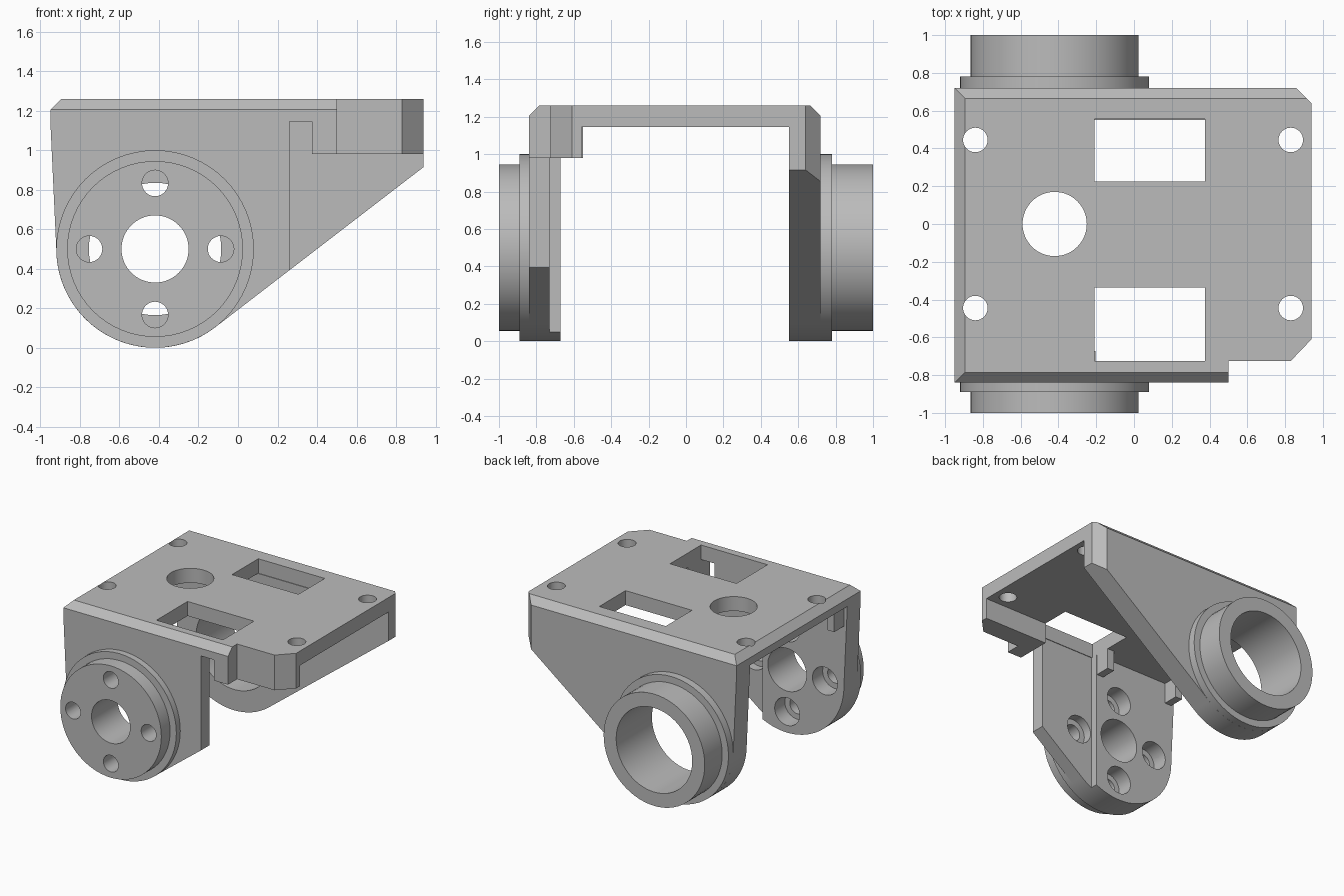
import bpy, bmesh
from math import sin, cos, radians
from mathutils import Vector

cube = bpy.data.objects.get("Cube")
if cube:
    bpy.data.objects.remove(cube, do_unlink=True)

GREY = (0.5, 0.5, 0.5, 1)
mat = bpy.data.materials.new("plain grey")
mat.use_nodes = True
mat.diffuse_color = GREY
mat.node_tree.nodes["Principled BSDF"].inputs["Base Color"].default_value = GREY

AXLE_X, AXLE_Z, RIM = -0.42, 0.5, 0.5
PLATE_LOW, PLATE_TOP = 1.145, 1.26


def prism(name, pts, axis, lo, hi, clips=()):
    """Extrude a 2D outline along z or y; clips are (point, outward normal)."""
    place = (lambda a, b, h: (a, b, h)) if axis == "z" else (lambda a, b, h: (a, h, b))
    bm = bmesh.new()
    face = bm.faces.new([bm.verts.new(place(a, b, lo)) for a, b in pts])
    moved = bmesh.ops.extrude_face_region(bm, geom=[face])["geom"]
    verts = [v for v in moved if isinstance(v, bmesh.types.BMVert)]
    bmesh.ops.translate(bm, verts=verts, vec=place(0, 0, hi - lo))
    for co, no in clips:
        geom = bm.verts[:] + bm.edges[:] + bm.faces[:]
        cut = bmesh.ops.bisect_plane(bm, geom=geom, plane_co=Vector(co),
                                     plane_no=Vector(no), clear_outer=True)["geom_cut"]
        edges = [e for e in cut if isinstance(e, bmesh.types.BMEdge)]
        bmesh.ops.holes_fill(bm, edges=edges)
    bmesh.ops.recalc_face_normals(bm, faces=bm.faces[:])
    mesh = bpy.data.meshes.new(name)
    bm.to_mesh(mesh)
    bm.free()
    mesh.materials.append(mat)
    obj = bpy.data.objects.new(name, mesh)
    bpy.context.collection.objects.link(obj)
    return obj


def arc(x, y, r, start=0, end=360, n=64):
    steps = n if end - start == 360 else n + 1
    angles = [radians(start + (end - start) * i / n) for i in range(steps)]
    return [(x + r * cos(a), y + r * sin(a)) for a in angles]


def box(x0, x1, y0, y1):
    return [(x0, y0), (x1, y0), (x1, y1), (x0, y1)]


def drill(obj, cutters):
    """Subtract cutters given as (outline, axis, lo, hi)."""
    for cutter in cutters:
        tool = prism("cutter", *cutter)
        tool.hide_render = True
        mod = obj.modifiers.new("cut", "BOOLEAN")
        mod.operation, mod.solver, mod.object = "DIFFERENCE", "EXACT", tool
        bpy.context.view_layer.objects.active = obj
        bpy.ops.object.modifier_apply(modifier=mod.name)
        bpy.data.objects.remove(tool, do_unlink=True)
    return obj


# Top plate with bevelled left, front and back edges
outline = [(-0.95, -0.84), (0.5, -0.84), (0.5, -0.725), (0.83, -0.725),
           (0.94, -0.61), (0.94, 0.64), (0.86, 0.72), (-0.95, 0.72)]
bevels = [((-0.95, 0, 1.205), (-1, 0, 1)), ((0, -0.84, 1.205), (0, -1, 1)),
          ((0, 0.72, 1.205), (0, 1, 1))]
plate = prism("top_plate", outline, "z", PLATE_LOW, PLATE_TOP, bevels)
openings = [box(-0.21, 0.375, -0.725, -0.335), box(-0.21, 0.375, 0.225, 0.555),
            arc(AXLE_X, 0, 0.17)]
openings += [arc(x, y, 0.065, n=32) for x in (-0.84, 0.83) for y in (-0.445, 0.445)]
drill(plate, [(shape, "z", 1, 1.4) for shape in openings])

# Side wall profile: round bottom with a tangent slope up to the right
profile = [(0.94, PLATE_LOW), (-0.95, PLATE_LOW)]
profile += arc(AXLE_X, AXLE_Z, RIM, 180, 307.4)
profile += [(0.94, 0.915)]

bore = [(arc(AXLE_X, AXLE_Z, 0.335), "y", 0.4, 1.2)]
corner = [((0.9, 0.68, 0), (1, 1, 0))]
back_parts = [
    prism("back_wall", profile, "y", 0.55, 0.72, corner),
    prism("back_flange", arc(AXLE_X, AXLE_Z, RIM), "y", 0.72, 0.78),
    prism("back_sleeve", arc(AXLE_X, AXLE_Z, 0.445), "y", 0.78, 1.0),
]
for part in back_parts:
    drill(part, bore)

# Front side: shortened wall, inner pad, flange and hub
front_parts = [
    prism("front_wall", profile, "y", -0.84, -0.73, [((0.262, 0, 0), (1, 0, 0))]),
    prism("front_pad", profile, "y", -0.73, -0.672, [((-0.205, 0, 0), (1, 0, 0))]),
    prism("front_flange", arc(AXLE_X, AXLE_Z, RIM), "y", -0.89, -0.84),
    prism("front_hub", arc(AXLE_X, AXLE_Z, 0.445), "y", -1.0, -0.89),
]
holes = [(arc(AXLE_X, AXLE_Z, 0.17), "y", -1.2, -0.5)]
for dx, dz in ((1, 0), (0, 1), (-1, 0), (0, -1)):
    x, z = AXLE_X + 0.333 * dx, AXLE_Z + 0.333 * dz
    holes.append((arc(x, z, 0.066, n=32), "y", -1.2, -0.5))
    holes.append((arc(x, z, 0.11, n=32), "y", -0.8, -0.5))
for part in front_parts:
    reach = 0 if part.name.startswith(("front_wall", "front_pad")) else 0.11
    drill(part, [h for h in holes if not (reach and h[2] == -0.8)])

# Corner block and small stop tabs under the plate
block = [(0.375, -0.84), (0.5, -0.84), (0.5, -0.725), (0.83, -0.725),
         (0.94, -0.61), (0.94, -0.56), (0.375, -0.56)]
tabs = [prism("corner_block", block, "z", 0.98, PLATE_LOW)]
for x in (-0.92, -0.27):
    tabs.append(prism("stop_tab", box(x, x + 0.06, -0.672, -0.55), "z", 0.98, PLATE_LOW))

# Smooth the round surfaces, keep the edges sharp
bpy.ops.object.select_all(action="DESELECT")
for obj in [plate] + back_parts + front_parts + tabs:
    obj.select_set(True)
bpy.context.view_layer.objects.active = plate
bpy.ops.object.shade_smooth_by_angle(angle=radians(25))
